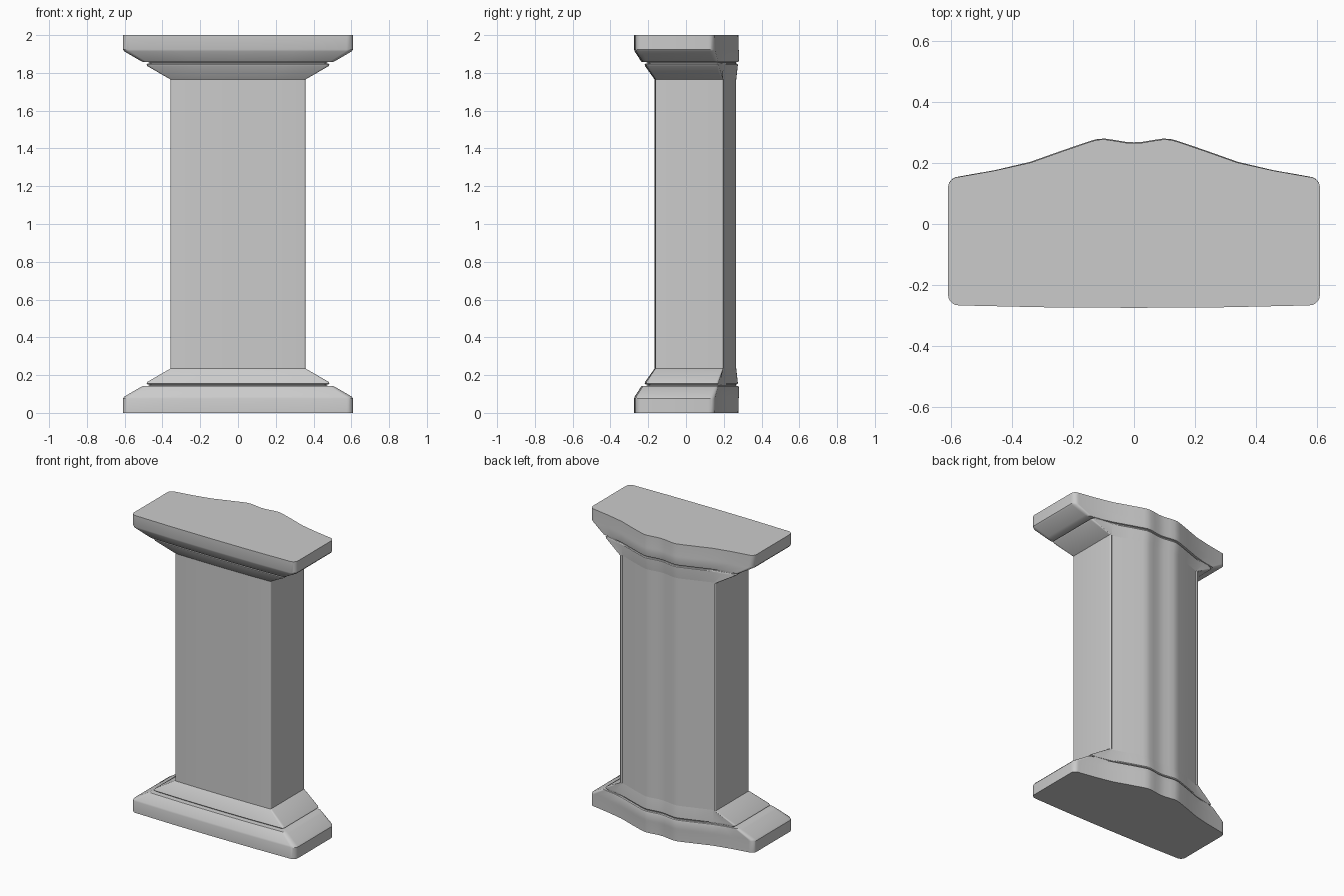
import bpy, bmesh, math

if "Cube" in bpy.data.objects:
    bpy.data.objects.remove(bpy.data.objects["Cube"])

# Rear curve shared by every level: (x, y), two soft lobes with a central dip
REAR = [(0.0, 0.268), (0.025, 0.269), (0.06, 0.275), (0.095, 0.28), (0.12, 0.279),
        (0.145, 0.272), (0.23, 0.243), (0.34, 0.204), (0.41, 0.185), (0.57, 0.156), (0.62, 0.147)]


def rear_y(x):
    for (x0, y0), (x1, y1) in zip(REAR, REAR[1:]):
        if x <= x1:
            return y0 + (y1 - y0) * (x - x0) / (x1 - x0)
    return REAR[-1][1]


def ring(z, hw, front, r, back):
    """Closed outline at height z: bowed front, rounded corners, lobed rear."""
    bow = 0.008 if hw > 0.4 else 0.004
    half = [(0, front), (hw * 0.5, front + bow * 0.25)]
    for i in range(6):
        a = math.radians(-90 + 18 * i)
        half.append((hw - r + r * math.cos(a), front + bow + r + r * math.sin(a)))
    e = hw - r
    yb = rear_y(e) + back * 0.3
    for i in range(6):
        a = math.radians(15 * i)
        half.append((e + r * math.cos(a), yb - r + r * math.sin(a)))
    half.append((e, yb))
    m = (e + 0.34) / 2
    half.append((m, rear_y(m) + back * 0.5))
    for x, y in reversed(REAR[:8]):
        half.append((x, y + back))
    full = half + [(-x, y) for x, y in reversed(half[1:-1])]
    return [(x, y, z) for x, y in full]


def loft(name, levels, cap=False, flip=False):
    bm = bmesh.new()
    loops = []
    for z, hw, front, r, back in levels:
        pts = ring(2 - z if flip else z, hw, front, r, back)
        loops.append([bm.verts.new(p) for p in pts])
    for a, b in zip(loops, loops[1:]):
        n = len(a)
        for i in range(n):
            j = (i + 1) % n
            q = (a[i], a[j], b[j], b[i])
            bm.faces.new(reversed(q) if flip else q)
    if cap:
        bm.faces.new(loops[0] if flip else reversed(loops[0]))
    me = bpy.data.meshes.new(name)
    bm.to_mesh(me)
    bm.free()
    ob = bpy.data.objects.new(name, me)
    bpy.context.collection.objects.link(ob)
    bpy.ops.object.select_all(action='DESELECT')
    ob.select_set(True)
    bpy.context.view_layer.objects.active = ob
    bpy.ops.object.shade_smooth_by_angle(angle=math.radians(28))
    return ob


# Level rows: z, half width, front y, corner radius, rear offset
slab = [(0, 0.61, -0.275, 0.035, -0.003), (0.076, 0.61, -0.275, 0.035, -0.001),
        (0.086, 0.602, -0.272, 0.033, 0), (0.134, 0.52, -0.241, 0.025, 0),
        (0.142, 0.505, -0.235, 0.022, -0.003), (0.144, 0.468, -0.203, 0.015, -0.014),
        (0.15, 0.468, -0.203, 0.015, -0.014)]
collar = [slab[-1], (0.151, 0.478, -0.213, 0.015, -0.01), (0.156, 0.485, -0.219, 0.016, -0.006),
          (0.164, 0.48, -0.217, 0.016, -0.006), (0.235, 0.357, -0.166, 0.009, -0.014)]
shaft = [collar[-1], (1.765, 0.357, -0.166, 0.009, -0.014)]

# Bottom plinth and top slab are mirror images, as are the collars
for where, flip in (("bottom", False), ("top", True)):
    loft(where + "_slab", slab, cap=True, flip=flip)
    loft(where + "_collar", collar, flip=flip)

# Plain pier between the collars
loft("shaft", shaft)
